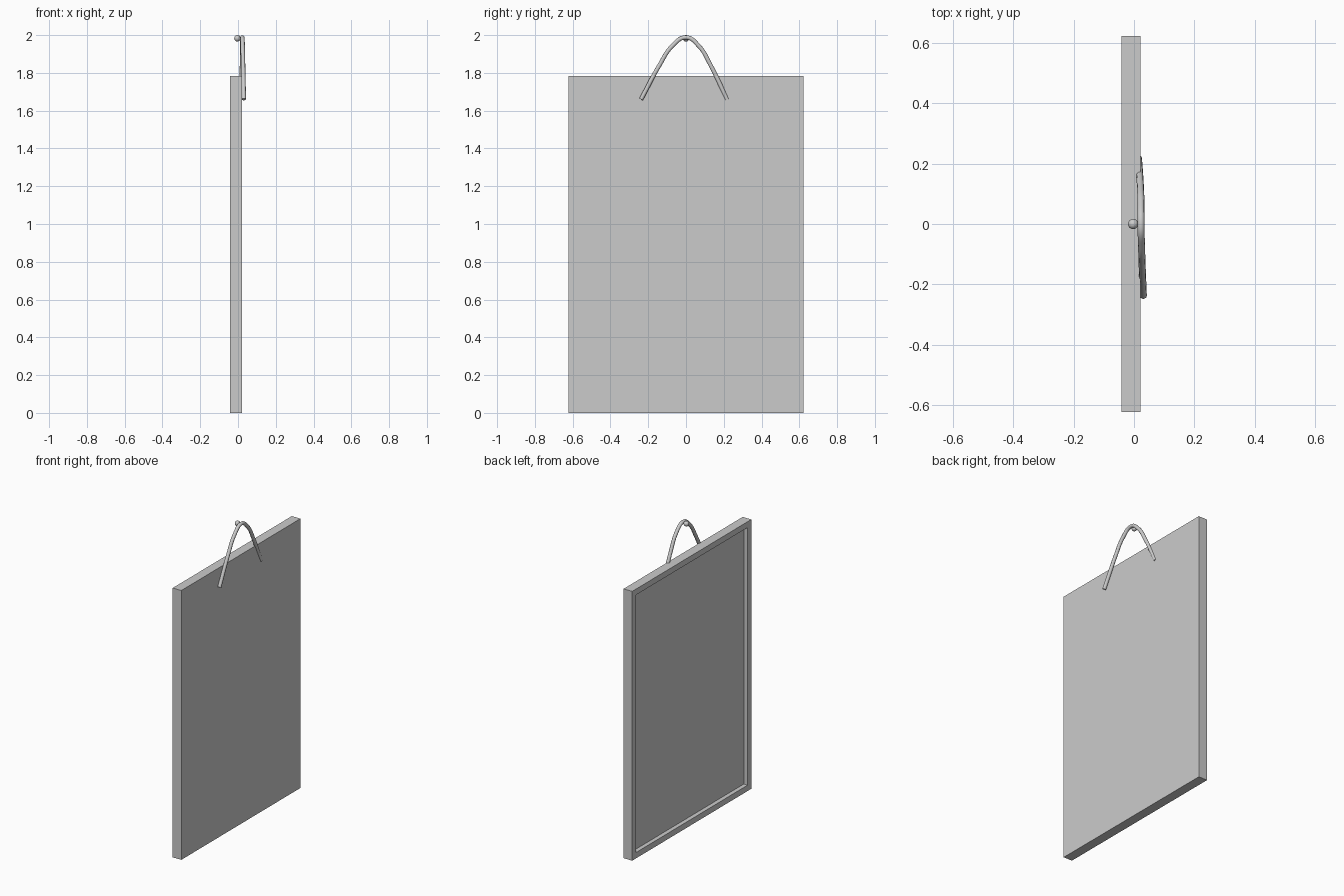
import bpy, bmesh
from mathutils import Vector

if "Cube" in bpy.data.objects:
    bpy.data.objects.remove(bpy.data.objects["Cube"])


def add_object(name, bm):
    mesh = bpy.data.meshes.new(name)
    bm.to_mesh(mesh)
    bm.free()
    obj = bpy.data.objects.new(name, mesh)
    bpy.context.collection.objects.link(obj)
    return obj


# Framed panel: thin slab with a recess on the -x face
X0, X1, HALF_W, HEIGHT = -0.042, 0.021, 0.623, 1.783
BORDER, RECESS = 0.055, 0.028
bm = bmesh.new()
bmesh.ops.create_cube(bm, size=1)
for v in bm.verts:
    v.co = Vector((X0 if v.co.x < 0 else X1, v.co.y * 2 * HALF_W, (v.co.z + 0.5) * HEIGHT))
bm.normal_update()
face = min(bm.faces, key=lambda f: f.calc_center_median().x)
bmesh.ops.inset_region(bm, faces=[face], thickness=BORDER)
floor = bmesh.ops.extrude_discrete_faces(bm, faces=[face])["faces"]
bmesh.ops.translate(bm, verts=floor[0].verts, vec=(RECESS, 0, 0))
add_object("framed_panel", bm)

# Hanging cord: swept tube over the nail, lying against the +x face
path = [(0.031, -0.238, 1.66), (0.027, -0.138, 1.845), (0.025, -0.075, 1.94),
        (0.023, 0.0, 1.988), (0.023, 0.07, 1.94), (0.021, 0.128, 1.845),
        (0.015, 0.217, 1.66)]
curve = bpy.data.curves.new("hanging_cord", "CURVE")
curve.dimensions = "3D"
curve.bevel_depth = 0.0115
curve.bevel_resolution = 3
curve.resolution_u = 8
curve.use_fill_caps = True
spline = curve.splines.new("BEZIER")
spline.bezier_points.add(len(path) - 1)
for point, co in zip(spline.bezier_points, path):
    point.co = co
    point.handle_left_type = point.handle_right_type = "AUTO"
cord = bpy.data.objects.new("hanging_cord", curve)
bpy.context.collection.objects.link(cord)

# Nail head: small ball at the top of the cord
bpy.ops.mesh.primitive_uv_sphere_add(segments=24, ring_count=12, radius=0.017,
                                     location=(-0.003, 0, 1.983))
bpy.context.object.name = "nail_head"
bpy.ops.object.shade_smooth_by_angle()
